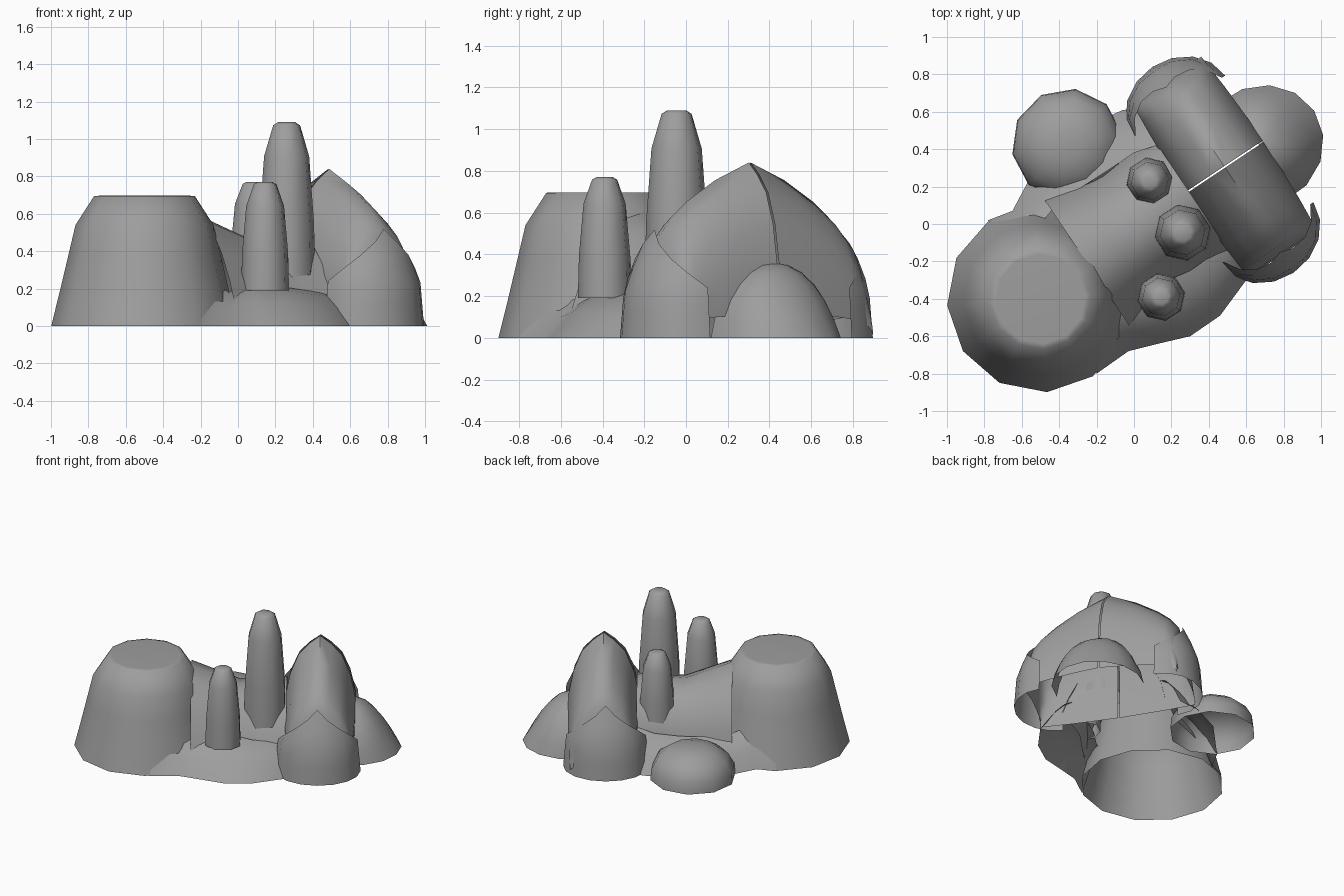
import bpy
from math import sin, cos, pi, radians

if "Cube" in bpy.data.objects:
    bpy.data.objects.remove(bpy.data.objects["Cube"])

# Dark grey stone
stone = bpy.data.materials.new("stone")
stone.diffuse_color = (0.34, 0.34, 0.34, 1)
stone.use_nodes = True
stone.node_tree.nodes["Principled BSDF"].inputs["Base Color"].default_value = stone.diffuse_color


def surface(name, rows, closed=False, cap=False):
    """Skin rows of points (equal length) into one smooth open shell."""
    n = len(rows[0])
    verts = [p for r in rows for p in r]
    faces = []
    for i in range(len(rows) - 1):
        for j in range(n if closed else n - 1):
            k = (j + 1) % n
            faces.append((i * n + j, i * n + k, (i + 1) * n + k, (i + 1) * n + j))
    if cap:
        faces.append([(len(rows) - 1) * n + j for j in range(n)])
    me = bpy.data.meshes.new(name)
    me.from_pydata(verts, [], faces)
    me.materials.append(stone)
    ob = bpy.data.objects.new(name, me)
    bpy.context.collection.objects.link(ob)
    bpy.ops.object.select_all(action='DESELECT')
    ob.select_set(True)
    bpy.context.view_layer.objects.active = ob
    bpy.ops.object.shade_smooth_by_angle(angle=radians(62))
    return ob


def lathe(name, x, y, profile, sides, turn=0.0):
    """Revolve (radius, z) pairs, closing the top."""
    rows = [[(x + r * cos(turn + 2 * pi * i / sides),
              y + r * sin(turn + 2 * pi * i / sides), z) for i in range(sides)]
            for r, z in profile]
    return surface(name, rows, True, True)


def lerp(table, t):
    for (a, p), (b, q) in zip(table, table[1:]):
        if t <= b:
            return p + (q - p) * (t - a) / (b - a)
    return table[-1][1]


# Large flat-topped rock
lathe("large_rock", -0.5, -0.4,
      [(0.5, 0), (0.455, 0.18), (0.41, 0.37), (0.37, 0.54), (0.27, 0.695), (0.24, 0.697)], 12, radians(4))

# Low round boulder at the back left
lathe("round_boulder", -0.355, 0.425,
      [(0.3, 0), (0.295, 0.08), (0.25, 0.16), (0.17, 0.215), (0.08, 0.24)], 10, radians(10))

# Three tapering pinnacles
for name, x, y, r, z0, z1 in (("tall_pinnacle", 0.26, -0.045, 0.155, 0.26, 1.09),
                              ("front_pinnacle", 0.145, -0.39, 0.13, 0.19, 0.77),
                              ("back_pinnacle", 0.085, 0.23, 0.13, 0.24, 0.77)):
    h = z1 - z0
    lathe(name, x, y, [(r, z0), (r * 0.96, z0 + h * 0.35), (r * 0.79, z1 - h * 0.22),
                       (r * 0.47, z1 - h * 0.02), (r * 0.3, z1)], 8, radians(10))

# Arched saddle between the large rock and the ridge
rows = []
for t in (0, 0.25, 0.5, 0.75, 1):
    cx, cy = -0.25 + 0.56 * t, -0.21 + 0.36 * t
    top = lerp([(0, 0.61), (0.5, 0.48), (1, 0.5)], t)
    half = lerp([(0, 0.42), (0.5, 0.35), (1, 0.37)], t)
    rows.append([(cx - 0.56 * half * w, cy + 0.83 * half * w, 0.1 + (top - 0.1) * k)
                 for w, k in ((-1, 0), (-0.88, 0.27), (-0.68, 0.58), (-0.38, 0.9), (0, 1),
                              (0.4, 0.93), (0.75, 0.65), (0.92, 0.32), (1, 0))])
surface("saddle", rows)


# Sloping skirts of ground, front and back
def skirt(name, outer, inner):
    rows = []
    for k, rise in ((0, 0), (0.35, 0.55), (0.7, 0.88), (1, 1)):
        rows.append([(ox + (ix - ox) * k, oy + (iy - oy) * k, iz * rise)
                     for (ox, oy), (ix, iy, iz) in zip(outer, inner)])
    surface(name, rows)


skirt("front_skirt",
      [(-0.2, -0.8), (-0.03, -0.68), (0.13, -0.64), (0.3, -0.6), (0.46, -0.49), (0.6, -0.3), (0.62, -0.2)],
      [(-0.17, -0.5, 0.28), (-0.05, -0.46, 0.18), (0.05, -0.38, 0.22), (0.18, -0.3, 0.22),
       (0.3, -0.25, 0.2), (0.44, -0.15, 0.18), (0.48, -0.1, 0.17)])
skirt("back_skirt",
      [(-0.78, 0.02), (-0.65, 0.07), (-0.57, 0.22), (-0.3, 0.5), (-0.06, 0.61), (0.1, 0.62)],
      [(-0.65, -0.08, 0.25), (-0.5, 0, 0.25), (-0.4, 0.12, 0.2), (-0.15, 0.28, 0.2),
       (0, 0.38, 0.22), (0.12, 0.42, 0.25)])


# Local frame of the ridge: s along it, v across it
def ridge_point(s, v, z):
    return (0.485 + 0.555 * s + 0.832 * v, 0.305 - 0.832 * s + 0.555 * v, z)


section = [(-0.25, 0), (-0.25, 0.4), (-0.21, 0.65), (-0.15, 0.83), (-0.075, 0.93), (0, 1),
           (0.075, 0.93), (0.15, 0.83), (0.21, 0.65), (0.25, 0.4), (0.25, 0.15)]
crest = [(0.005, 0.84), (0.2, 0.755), (0.36, 0.655), (0.45, 0.58), (0.51, 0.5), (0.55, 0.25), (0.56, 0.1)]
cap_radius = [(0, 1), (0.24, 0.93), (0.4, 0.7), (0.53, 0.46)]

for side, label, mid, shift in ((1, "front", 0.42, -0.008), (-1, "back", 0.405, -0.025)):
    # Half of the pointed ridge
    surface(label + "_ridge",
            [[ridge_point(side * s, v * lerp([(0, 1), (0.3, 0.97), (0.6, 0.88)], s), top * k)
              for v, k in section] for s, top in crest])
    # Pointed shell leaning on the ridge end
    rows = []
    for t in (0, 0.25, 0.5, 0.75, 1):
        row = []
        for i in range(-4, 5):
            a = i * pi / 8
            z = (0.52 - 0.28 * abs(i) / 4) * t
            r = lerp(cap_radius, z)
            row.append(ridge_point(side * (mid + 0.255 * r * cos(a)), shift + 0.298 * r * sin(a), z))
        rows.append(row)
    surface(label + "_end_shell", rows)

# Half dome leaning on the outer side of the ridge, sloping down to a point
rows = []
for k in range(6):
    b = k * pi / 12
    row = []
    for d in range(-100, 101, 25):
        a = radians(d)
        slope = lerp([(0, 1 - k / 6), (1, cos(b))], 0.8 * sin(a) ** 2)
        row.append(ridge_point(0.015 - 0.32 * slope * sin(a), 0.22 + 0.345 * slope * cos(a), 0.36 * sin(b)))
    rows.append(row)
rows.append([ridge_point(0.015, 0.22, 0.36)] * 9)
surface("side_boulder", rows)
